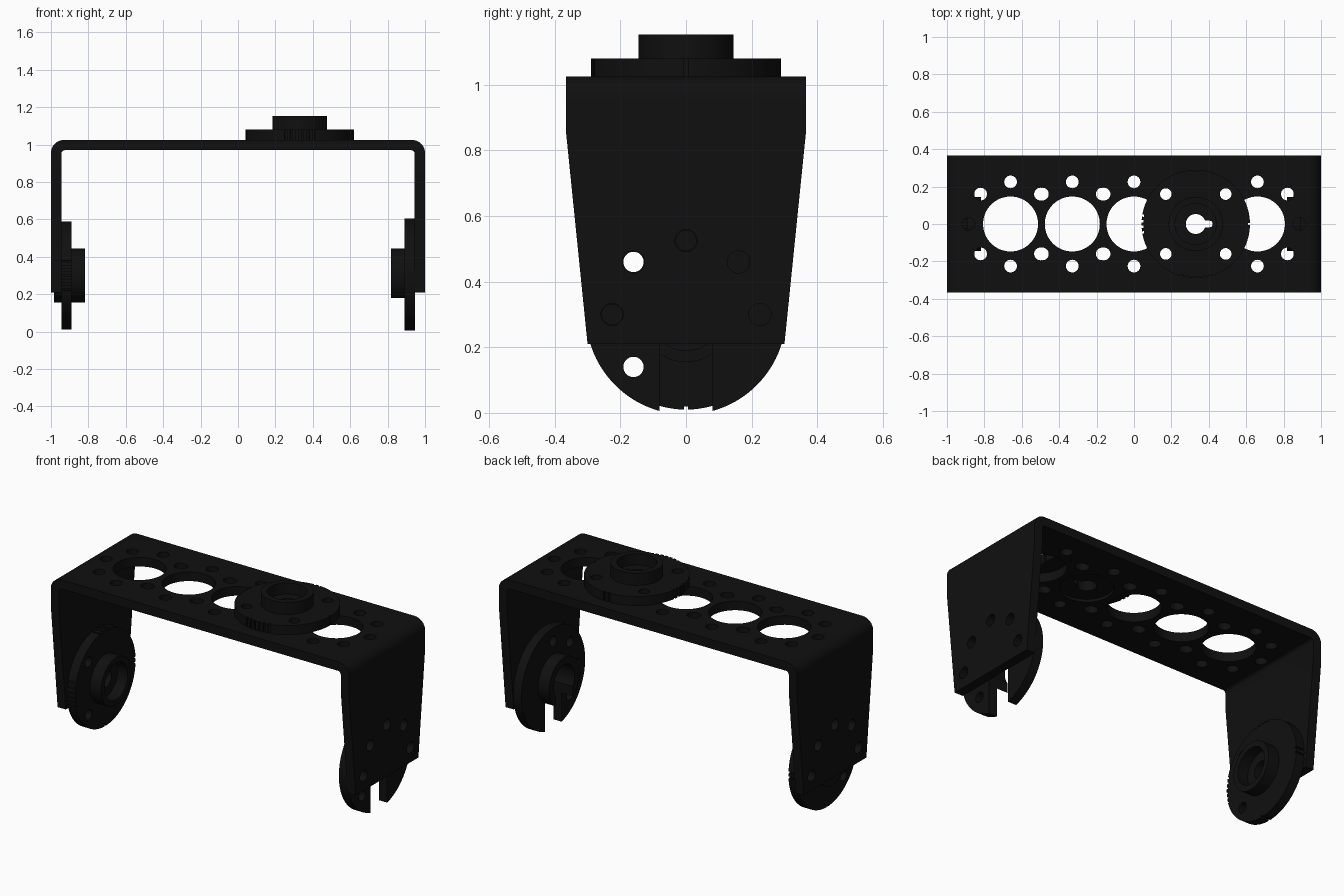
import bpy, bmesh
from math import cos, sin, pi, radians
from mathutils import Matrix, Vector

if "Cube" in bpy.data.objects:
    bpy.data.objects.remove(bpy.data.objects["Cube"], do_unlink=True)

black = bpy.data.materials.new("black_anodised_metal")
black.use_nodes = True
black.diffuse_color = (0.005, 0.005, 0.005, 1)
black.node_tree.nodes["Principled BSDF"].inputs["Base Color"].default_value = black.diffuse_color

R = 0.145          # pilot, boss and large hole radius
THICK = 0.055      # sheet and flange thickness
TOP, AXLE = 1.025, 0.30


def frame(origin, x, z):
    """Placement whose local z is the part's axis and local x its slot direction."""
    x, z = Vector(x), Vector(z)
    m = Matrix((x, z.cross(x), z)).transposed().to_4x4()
    m.translation = origin
    return m


TOP_FRAME = frame((0.33, 0, TOP), (1, 0, 0), (0, 0, 1))
RIGHT_FRAME = frame((-0.945, 0, AXLE), (0, 0, -1), (1, 0, 0))
LEFT_FRAME = frame((0.945, 0, AXLE), (0, 0, -1), (-1, 0, 0))


def finish(name, bm, place):
    bm.transform(place)
    bmesh.ops.recalc_face_normals(bm, faces=bm.faces)
    mesh = bpy.data.meshes.new(name)
    bm.to_mesh(mesh)
    bm.free()
    mesh.materials.append(black)
    obj = bpy.data.objects.new(name, mesh)
    bpy.context.collection.objects.link(obj)
    return obj


def prism(name, pts, low, high, place=Matrix()):
    bm = bmesh.new()
    face = bm.faces.new([bm.verts.new((x, y, low)) for x, y in pts])
    new = bmesh.ops.extrude_face_region(bm, geom=[face])["geom"]
    verts = [v for v in new if isinstance(v, bmesh.types.BMVert)]
    bmesh.ops.translate(bm, verts=verts, vec=(0, 0, high - low))
    return finish(name, bm, place)


def lathe(name, profile, place, steps=96):
    bm = bmesh.new()
    verts = [bm.verts.new((r, 0, z)) for r, z in profile]
    edges = [bm.edges.new((verts[i - 1], v)) for i, v in enumerate(verts)]
    bmesh.ops.spin(bm, geom=verts + edges, cent=(0, 0, 0), axis=(0, 0, 1),
                   angle=2 * pi, steps=steps, use_merge=True)
    bmesh.ops.remove_doubles(bm, verts=bm.verts, dist=0.0001)
    return finish(name, bm, place)


def arc(cx, cy, r, start, end, n):
    return [(cx + r * cos(radians(start + (end - start) * i / n)),
             cy + r * sin(radians(start + (end - start) * i / n))) for i in range(n + 1)]


def circle(cx, cy, r, n=32):
    return arc(cx, cy, r, 0, 360, n)[:-1]


def rect(x0, x1, y0, y1):
    return [(x0, y0), (x1, y0), (x1, y1), (x0, y1)]


def combine(obj, cutter, operation="DIFFERENCE"):
    mod = obj.modifiers.new("cut", "BOOLEAN")
    mod.operation, mod.solver, mod.object = operation, "EXACT", cutter
    bpy.context.view_layer.objects.active = obj
    bpy.ops.object.modifier_apply(modifier=mod.name)
    bpy.data.objects.remove(cutter, do_unlink=True)


def cut(obj, pts, low, high, place=Matrix()):
    combine(obj, prism("cutter", pts, low, high, place))


def smooth(obj):
    bpy.ops.object.select_all(action="DESELECT")
    obj.select_set(True)
    bpy.context.view_layer.objects.active = obj
    bpy.ops.object.shade_smooth_by_angle(angle=radians(30))


DIAGONAL = [(a, b) for a in (-0.16, 0.16) for b in (-0.16, 0.16)]
STRAIGHT = [(0.225, 0), (-0.225, 0), (0, 0.225), (0, -0.225)]

# Bracket: bent strip, then tapered legs
outer = [(-1, 0.21)] + arc(-0.93, TOP - 0.07, 0.07, 180, 90, 10)
outer += [(-x, z) for x, z in reversed(outer)]
inner = [(-0.945, 0.21)] + arc(-0.925, 0.95, 0.02, 180, 90, 6)
inner += [(-x, z) for x, z in reversed(inner)]
inner = [(x, min(z, TOP - THICK)) for x, z in inner]
UPRIGHT = frame((0, 0, 0), (1, 0, 0), (0, -1, 0))
bracket = prism("u_bracket", outer + inner[::-1], -0.365, 0.365, UPRIGHT)
side = [(-0.365, 1.2), (-0.365, 0.85), (-0.30, 0.21), (-0.30, 0.1)]
side += [(-y, z) for y, z in reversed(side)]
SIDEWAYS = frame((0, 0, 0), (0, 1, 0), (1, 0, 0))
combine(bracket, prism("cutter", side, -1.2, 1.2, SIDEWAYS), "INTERSECT")

# Large holes and screw holes along the top
done = set()
for i in range(-2, 3):
    cx = i * 0.33
    cut(bracket, circle(cx, 0, R + 0.002, 64), 0.9, 1.2)
    for dx, dy in DIAGONAL + STRAIGHT:
        x = cx + dx
        if dy or abs(x) > 0.85:
            cut(bracket, circle(x, dy, 0.034), 0.9, 1.2)

# Open pilot seat and screw holes through both legs
cut(bracket, [(-R, 0)] + arc(0, AXLE, R, 180, 0, 32) + [(R, 0)], -1.2, 1.2, SIDEWAYS)
for y, z in [(-0.16, 0.16), (0.16, 0.16), (0, 0.225), (-0.225, 0), (0.225, 0)]:
    cut(bracket, circle(y, AXLE + z, 0.034), -1.2, 1.2, SIDEWAYS)
smooth(bracket)

# Keyed hubs: pilot, flange and counterbored boss
HUB = [(0.053, -0.04), (R, -0.04), (R, 0), (0.29, 0), (0.29, THICK), (R, THICK),
       (R, 0.128), (0.11, 0.128), (0.11, 0.06), (0.053, 0.06)]
MARKS = {0: 1, 90: 2, 180: 4, 270: 6}


def keyed_hub(name, place):
    hub = lathe(name, HUB, place)
    cut(hub, [(0, -0.018)] + arc(0.073, 0, 0.018, -90, 90, 10) + [(0, 0.018)], -0.1, 0.2, place)
    for x, y in DIAGONAL:
        cut(hub, circle(x, y, 0.031), -0.1, 0.2, place)
    # Index notches on the flange rim
    for angle, count in MARKS.items():
        for k in range(count):
            turn = Matrix.Rotation(radians(angle + (k - (count - 1) / 2) * 6), 4, "Z")
            cut(hub, rect(0.28, 0.31, -0.006, 0.006), -0.02, THICK + 0.02, place @ turn)
    smooth(hub)


keyed_hub("top_hub", TOP_FRAME)
keyed_hub("right_hub", RIGHT_FRAME)

# Slotted hub on the left leg
slotted = lathe("left_slotted_hub", [(0.1, 0), (0.305, 0), (0.305, THICK), (R, THICK),
                                     (R, 0.128), (0.1, 0.128)], LEFT_FRAME)
cut(slotted, rect(0, 0.4, -0.08, 0.08), -0.1, 0.2, LEFT_FRAME)
for x, y in DIAGONAL + STRAIGHT[1:]:
    cut(slotted, circle(x, y, 0.031), -0.1, 0.2, LEFT_FRAME)
smooth(slotted)
